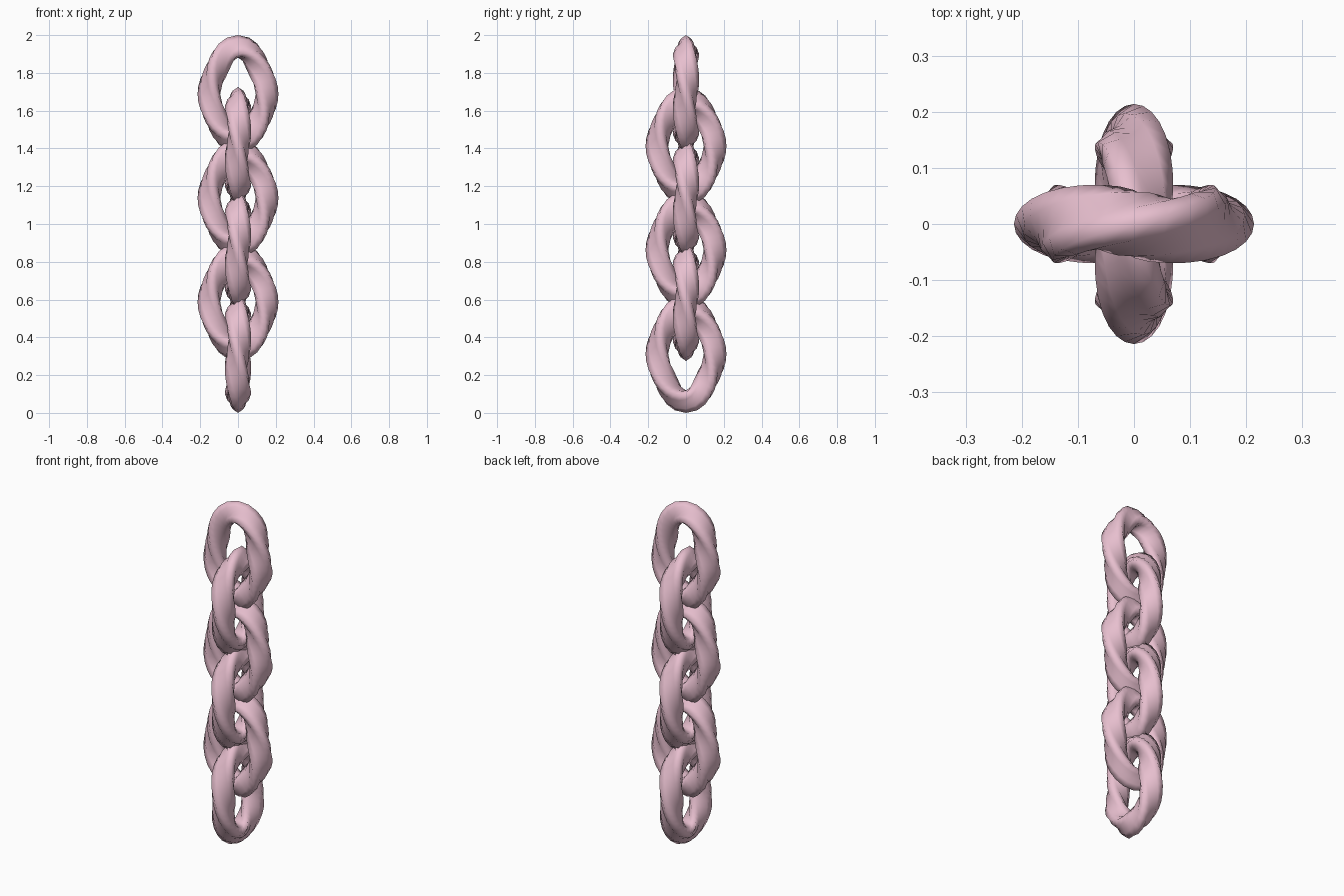
import bpy, bmesh, math
from mathutils import Vector

if "Cube" in bpy.data.objects:
    bpy.data.objects.remove(bpy.data.objects["Cube"])

LINKS, SPACING, HALF_H = 6, 0.275, 0.3125
A, B = 0.144, 0.2425          # centreline half width / half height
R, LOBE = 0.0575, 0.0125      # rounded three-ridged bar section
RINGS, SIDES = 36, 12
TWIST = math.radians(480)     # full twist of the bar around one link

pink = bpy.data.materials.new("pink")
pink.diffuse_color = (0.80, 0.52, 0.62, 1)
pink.use_nodes = True
pink.node_tree.nodes["Principled BSDF"].inputs["Base Color"].default_value = pink.diffuse_color


def even_angles(n):
    """Ellipse angles spaced evenly by arc length, starting at the top."""
    steps = 3600
    lengths = [0.0]
    for i in range(steps):
        t = (i + 0.5) / steps * math.tau
        lengths.append(lengths[-1] + math.hypot(A * math.cos(t), B * math.sin(t)))
    out, j = [], 0
    for k in range(n):
        while lengths[j] < lengths[-1] * k / n:
            j += 1
        out.append(j / steps * math.tau)
    return out


# Twisted link mesh in the xz plane
bm = bmesh.new()
rings = []
for k, t in enumerate(even_angles(RINGS)):
    centre = Vector((A * math.sin(t), 0, B * math.cos(t)))
    outward = Vector((math.sin(t) / A, 0, math.cos(t) / B)).normalized()
    side = Vector((0, 1, 0))
    ring = []
    for s in range(SIDES):
        th = math.tau * s / SIDES
        r = R + LOBE * math.cos(3 * th)
        ang = th + TWIST * k / RINGS
        ring.append(bm.verts.new(centre + outward * r * math.cos(ang) + side * r * math.sin(ang)))
    rings.append(ring)

# The last ring meets the first after the section has turned by 480 degrees
shift = round(TWIST / math.tau * SIDES) % SIDES
for k in range(RINGS):
    a = rings[k]
    b = rings[k + 1] if k + 1 < RINGS else rings[0][shift:] + rings[0][:shift]
    for s in range(SIDES):
        n = (s + 1) % SIDES
        bm.faces.new((a[s], a[n], b[n], b[s]))
bmesh.ops.recalc_face_normals(bm, faces=bm.faces)
for f in bm.faces:
    f.smooth = True
mesh = bpy.data.meshes.new("chain_link")
bm.to_mesh(mesh)
bm.free()
mesh.materials.append(pink)

# Chain: every other link turned a quarter turn
for i in range(LINKS):
    link = bpy.data.objects.new(f"chain_link_{i + 1}", mesh)
    link.location.z = HALF_H + SPACING * i
    link.rotation_euler.z = 0 if i % 2 else math.pi / 2
    bpy.context.collection.objects.link(link)
